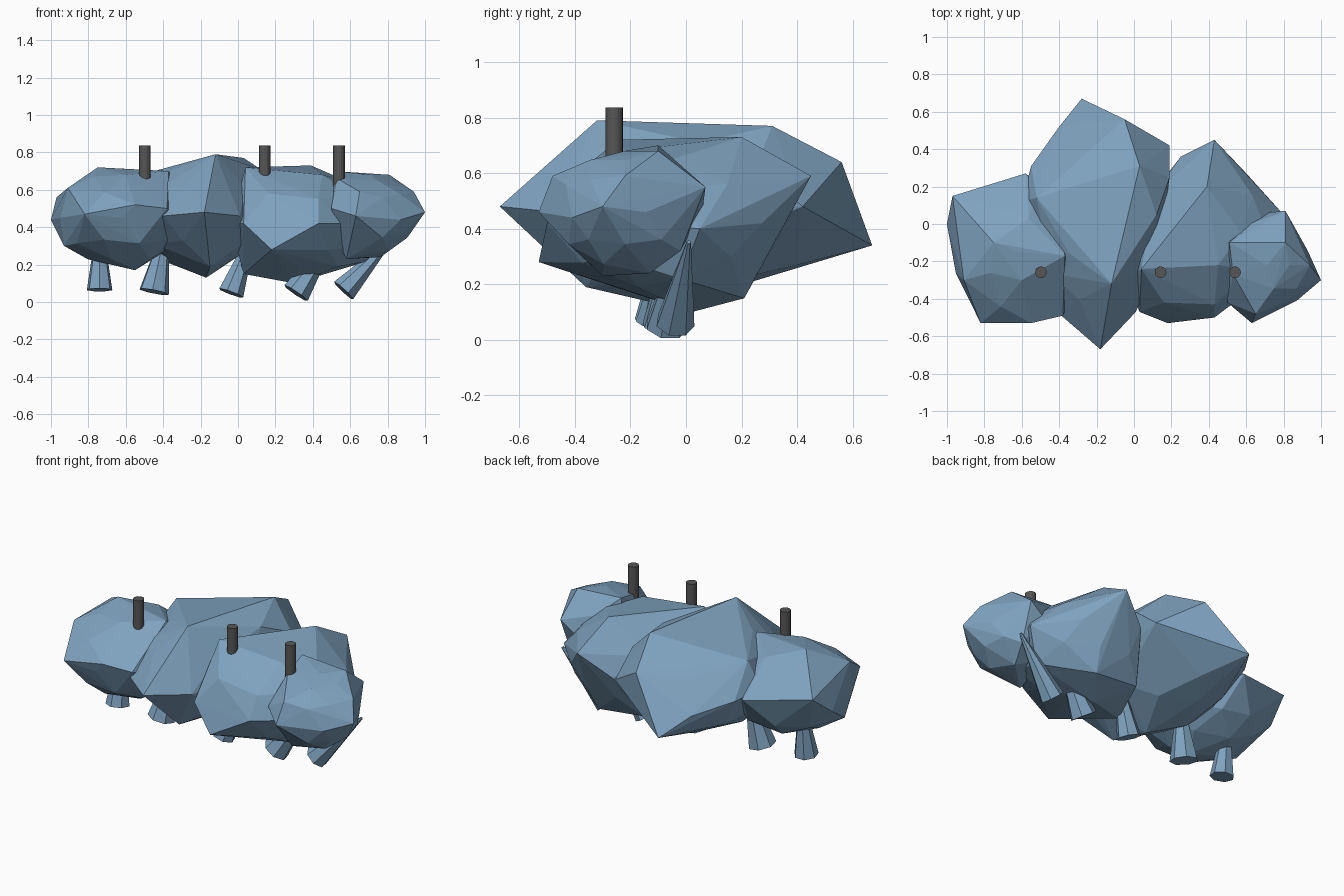
import bpy, bmesh, math
from mathutils import Vector


def material(name, rgb):
    m = bpy.data.materials.new(name)
    m.diffuse_color = (*rgb, 1)
    return m


BLUE = material("slate blue", (0.21, 0.36, 0.515))
GREY = material("dark grey", (0.09, 0.094, 0.09))


def finish(bm, name, mat):
    bmesh.ops.recalc_face_normals(bm, faces=bm.faces)
    me = bpy.data.meshes.new(name)
    bm.to_mesh(me)
    bm.free()
    me.materials.append(mat)
    ob = bpy.data.objects.new(name, me)
    bpy.context.collection.objects.link(ob)
    return ob


def rock(name, centre, radii, peaks):
    """Faceted hull of a coarse ellipsoid and the given corner points."""
    c = Vector(centre)
    bm = bmesh.new()
    bmesh.ops.create_icosphere(bm, subdivisions=2, radius=1)
    free = {v: v.co.normalized() for v in bm.verts}
    for v in bm.verts:
        v.co = c + Vector(a * b for a, b in zip(v.co, radii))
    for p in peaks:
        d = Vector((a - b) / r for a, b, r in zip(p, c, radii)).normalized()
        best = max(free, key=lambda v: free[v].dot(d))
        best.co = p
        del free[best]
    # wrap the pulled corners so no notches remain between them
    hull = bmesh.new()
    for v in bm.verts:
        hull.verts.new(v.co)
    bm.free()
    bmesh.ops.convex_hull(hull, input=hull.verts[:])
    bmesh.ops.delete(hull, geom=[v for v in hull.verts if not v.link_faces], context='VERTS')
    finish(hull, name, BLUE)


def rod(name, a, b, r1, r2, sides, mat):
    """Tapered prism from point a to point b."""
    a, b = Vector(a), Vector(b)
    bm = bmesh.new()
    bmesh.ops.create_cone(bm, cap_ends=True, segments=sides, radius1=r1,
                          radius2=r2, depth=(b - a).length)
    rot = (b - a).to_track_quat('Z', 'Y')
    for v in bm.verts:
        v.co = (a + b) / 2 + rot @ v.co
    finish(bm, name, mat)


# Four overlapping boulders forming the body
rock("left_boulder", (-0.62, -0.15, 0.45), (0.35, 0.36, 0.26), [
    (-1.0, 0.0, 0.44), (-0.97, 0.15, 0.56), (-0.91, -0.30, 0.61), (-0.82, -0.53, 0.47),
    (-0.55, -0.53, 0.52), (-0.38, -0.49, 0.50), (-0.75, -0.10, 0.72), (-0.37, -0.17, 0.70),
    (-0.93, -0.22, 0.30), (-0.55, -0.17, 0.17), (-0.58, 0.27, 0.50), (-0.60, -0.30, 0.68)])

rock("back_boulder", (-0.20, 0.0, 0.46), (0.35, 0.50, 0.29), [
    (-0.18, -0.67, 0.48), (-0.28, 0.67, 0.34), (-0.05, 0.56, 0.64), (-0.18, 0.60, 0.48),
    (0.19, 0.42, 0.48), (0.01, -0.47, 0.46), (-0.40, -0.48, 0.46), (-0.40, 0.52, 0.45),
    (-0.55, 0.31, 0.50), (-0.60, 0.12, 0.52), (-0.12, -0.32, 0.79), (0.03, 0.31, 0.77),
    (-0.36, 0.10, 0.71), (-0.17, -0.10, 0.13), (-0.15, 0.40, 0.27), (0.19, 0.25, 0.62),
    (-0.52, 0.14, 0.68), (-0.15, -0.36, 0.19), (0.12, 0.05, 0.71)])

rock("right_boulder", (0.38, -0.05, 0.42), (0.37, 0.40, 0.27), [
    (0.43, 0.45, 0.59), (0.25, 0.36, 0.45), (0.68, 0.18, 0.45), (0.43, -0.50, 0.42),
    (0.18, -0.53, 0.28), (0.03, -0.47, 0.42), (-0.04, -0.30, 0.42), (0.04, -0.24, 0.72),
    (0.39, 0.20, 0.73), (0.30, 0.02, 0.10), (0.45, 0.21, 0.15), (0.03, -0.10, 0.15),
    (0.80, 0.05, 0.40), (0.70, -0.02, 0.22), (0.45, -0.22, 0.68), (0.16, -0.42, 0.58),
    (0.43, -0.43, 0.55), (0.15, 0.20, 0.18)])

rock("end_boulder", (0.71, -0.22, 0.46), (0.23, 0.25, 0.22), [
    (1.0, -0.30, 0.48), (0.88, -0.08, 0.52), (0.81, 0.07, 0.55), (0.62, 0.0, 0.60),
    (0.49, -0.07, 0.50), (0.50, -0.42, 0.50), (0.63, -0.53, 0.46), (0.87, -0.41, 0.44),
    (0.94, -0.22, 0.59), (0.81, -0.10, 0.68), (0.51, -0.10, 0.70), (0.58, -0.30, 0.23),
    (0.76, -0.13, 0.24), (0.65, -0.48, 0.59), (0.53, -0.27, 0.66), (0.70, 0.06, 0.47),
    (0.80, -0.02, 0.32)])

# Row of splayed, tapered feet leaning further towards the right
feet = [(-0.74, -0.115, 0.065, 0, 0.07), (-0.45, -0.10, 0.055, 11, 0.082),
        (-0.038, -0.09, 0.048, 20, 0.07), (0.31, -0.07, 0.047, 34, 0.078),
        (0.565, -0.04, 0.06, 43, 0.071)]
for i, (x, y, z, lean, r) in enumerate(feet):
    t = math.radians(lean)
    top = (x + 0.4 * math.sin(t), y + 0.05, z + 0.4 * math.cos(t))
    rod(f"foot_{i + 1}", (x, y, z), top, r, 0.008, 7, BLUE)

# Dark pegs on top
for i, x in enumerate((-0.498, 0.142, 0.54)):
    rod(f"peg_{i + 1}", (x, -0.258, 0.55), (x, -0.258, 0.836), 0.031, 0.031, 16, GREY)
